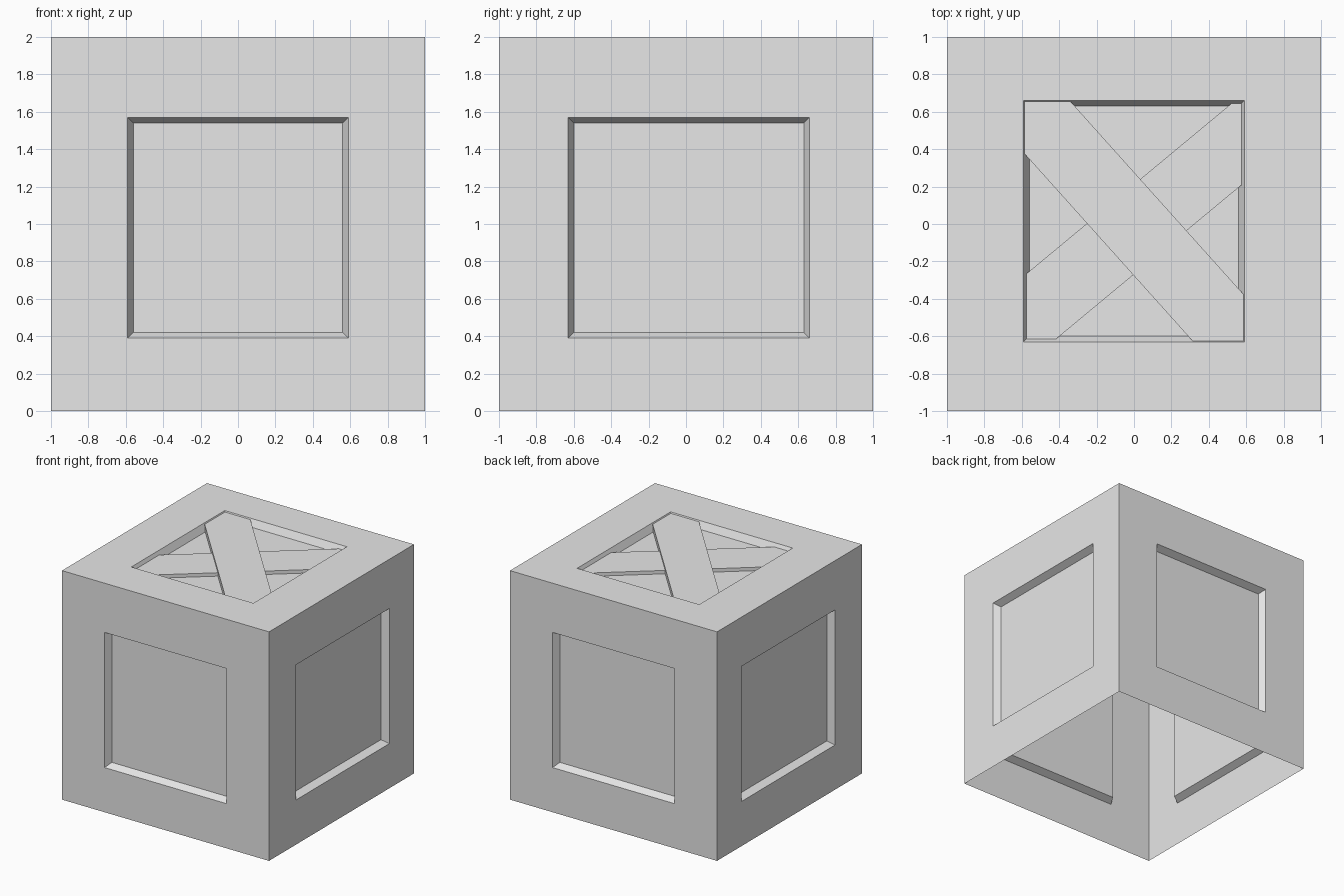
import bpy, bmesh
from math import radians
from mathutils import Vector, Matrix

cube = bpy.data.objects.get("Cube")
if cube:
    bpy.data.objects.remove(cube, do_unlink=True)

grey = bpy.data.materials.new("light_grey")
grey.use_nodes = True
grey.diffuse_color = (0.8, 0.8, 0.8, 1)
grey.node_tree.nodes["Principled BSDF"].inputs["Base Color"].default_value = (0.8, 0.8, 0.8, 1)

CENTRE = Vector((0, 0.015, 0.98))      # middle of the recesses
HALF = Vector((0.59, 0.645, 0.59))     # half size of the recess openings
TAPER, DEPTH = 0.03, 0.06
BOX_CENTRE, BOX_HALF = Vector((0, 0, 1)), Vector((1, 1, 1))
CORNERS = [(-1, -1), (1, -1), (1, 1), (-1, 1)]


def finish(bm, name):
    mesh = bpy.data.meshes.new(name)
    bm.to_mesh(mesh)
    bm.free()
    mesh.materials.append(grey)
    obj = bpy.data.objects.new(name, mesh)
    bpy.context.collection.objects.link(obj)
    return obj


def ring(bm, axis, sign, centre, half, depth):
    b, c = [i for i in range(3) if i != axis]
    verts = []
    for i, j in CORNERS:
        p = Vector()
        p[axis] = BOX_CENTRE[axis] + sign * (1 - depth)
        p[b] = centre[b] + i * half[b]
        p[c] = centre[c] + j * half[c]
        verts.append(bm.verts.new(p))
    return verts


def recessed_side(bm, axis, sign):
    inner = HALF - Vector((TAPER, TAPER, TAPER))
    rings = [ring(bm, axis, sign, BOX_CENTRE, BOX_HALF, 0),
             ring(bm, axis, sign, CENTRE, HALF, 0),
             ring(bm, axis, sign, CENTRE, inner, DEPTH)]
    for r, s in zip(rings, rings[1:]):
        for k in range(4):
            n = (k + 1) % 4
            bm.faces.new((r[k], r[n], s[n], s[k]))
    bm.faces.new(rings[-1])


# Crate shell: four sides and the top, open underneath
bm = bmesh.new()
for axis, sign in [(0, -1), (0, 1), (1, -1), (1, 1), (2, 1)]:
    recessed_side(bm, axis, sign)
bmesh.ops.remove_doubles(bm, verts=bm.verts, dist=0.0001)
bmesh.ops.recalc_face_normals(bm, faces=bm.faces)
finish(bm, "crate_shell")


def plank(name, angle, middle, top):
    bm = bmesh.new()
    floor = 2 - DEPTH
    place = (Matrix.Translation((*middle, (floor + top) / 2))
             @ Matrix.Rotation(radians(angle), 4, "Z")
             @ Matrix.Diagonal((3, 0.37, top - floor, 1)))
    bmesh.ops.create_cube(bm, size=1, matrix=place)
    # Trim the ends against the sloping recess walls
    for axis in (0, 1):
        for sign in (-1, 1):
            point = Vector((0, 0, 2))
            point[axis] = CENTRE[axis] + sign * HALF[axis]
            normal = Vector((0, 0, -TAPER))
            normal[axis] = sign * DEPTH
            bmesh.ops.bisect_plane(bm, geom=bm.verts[:] + bm.edges[:] + bm.faces[:],
                                   plane_co=point, plane_no=normal, clear_outer=True)
    bm.normal_update()
    hidden = [f for f in bm.faces if f.normal.z < -0.9]
    bmesh.ops.delete(bm, geom=hidden, context="FACES")
    finish(bm, name)


# Crossed planks in the lid, one lying over the other
plank("lower_plank", 39.7, (0.014, -0.017), 1.97)
plank("upper_plank", -48.1, (0, 0), 1.99)
